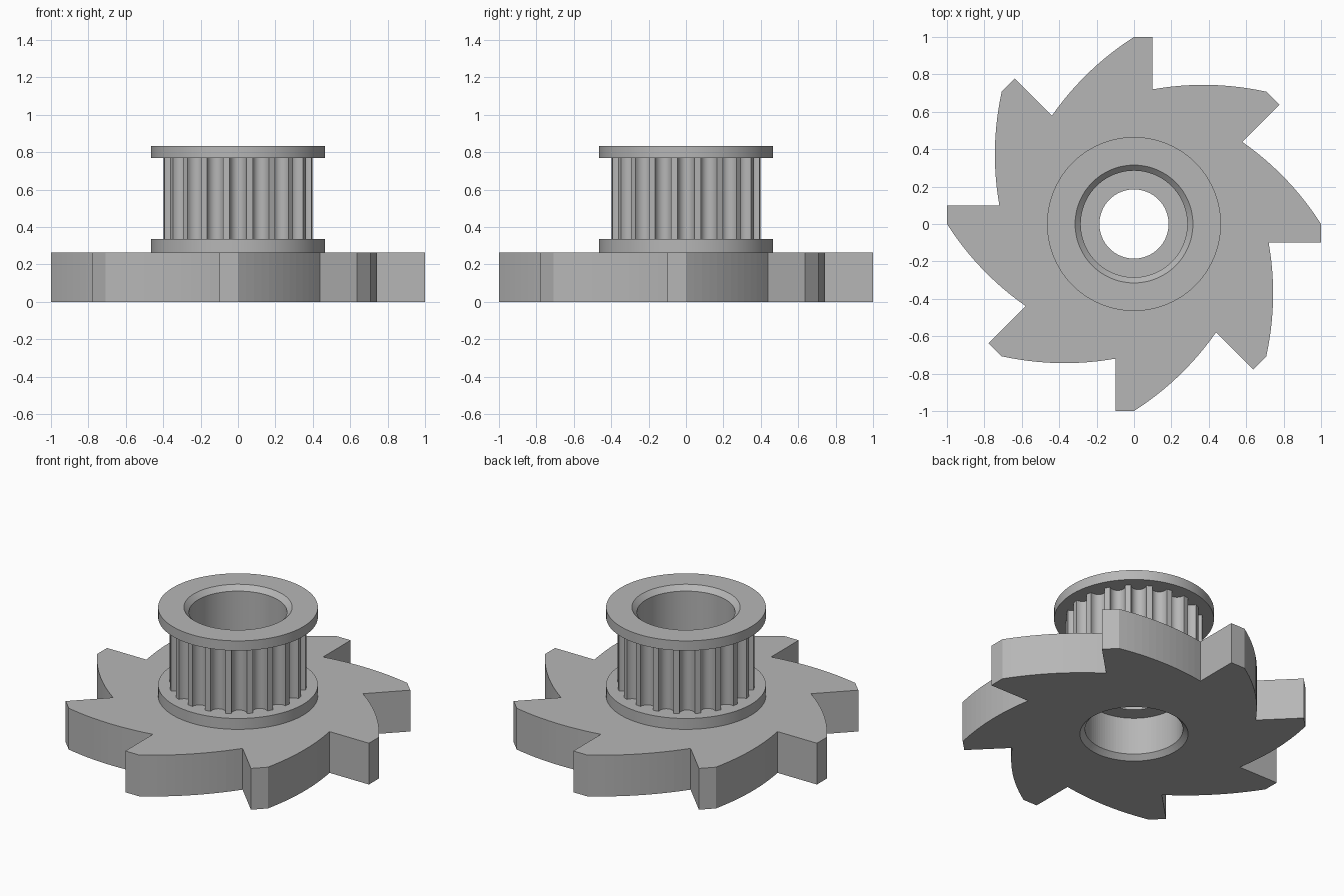
import bpy, bmesh, math
from math import sin, cos, pi, radians
from mathutils import Vector, Matrix

if "Cube" in bpy.data.objects:
    bpy.data.objects.remove(bpy.data.objects["Cube"])

grey = bpy.data.materials.new("plain grey")
grey.use_nodes = True
COLOUR = (0.47, 0.47, 0.47, 1)
grey.diffuse_color = COLOUR
grey.node_tree.nodes["Principled BSDF"].inputs["Base Color"].default_value = COLOUR


def finish(name, bm):
    bmesh.ops.recalc_face_normals(bm, faces=bm.faces)
    mesh = bpy.data.meshes.new(name)
    bm.to_mesh(mesh)
    bm.free()
    mesh.materials.append(grey)
    obj = bpy.data.objects.new(name, mesh)
    bpy.context.collection.objects.link(obj)
    return obj


def select_only(obj):
    bpy.ops.object.select_all(action='DESELECT')
    obj.select_set(True)
    bpy.context.view_layer.objects.active = obj


def prism(name, outline, z0, z1):
    """Extrude a flat outline from z0 up to z1."""
    bm = bmesh.new()
    face = bm.faces.new([bm.verts.new((p[0], p[1], z0)) for p in outline])
    ext = bmesh.ops.extrude_face_region(bm, geom=[face])
    top = [v for v in ext["geom"] if isinstance(v, bmesh.types.BMVert)]
    bmesh.ops.translate(bm, verts=top, vec=(0, 0, z1 - z0))
    return finish(name, bm)


def lathe(name, profile, steps=96):
    """Spin a closed-on-axis radius/height profile about z."""
    bm = bmesh.new()
    verts = [bm.verts.new((r, 0, z)) for r, z in profile]
    edges = [bm.edges.new(pair) for pair in zip(verts, verts[1:])]
    bmesh.ops.spin(bm, geom=verts + edges, axis=(0, 0, 1), cent=(0, 0, 0),
                   angle=2 * pi, steps=steps)
    bmesh.ops.remove_doubles(bm, verts=bm.verts, dist=1e-5)
    return finish(name, bm)


def circle(radius, steps=96):
    return [(radius * cos(2 * pi * i / steps), radius * sin(2 * pi * i / steps))
            for i in range(steps)]


# Heights of the stacked parts
DISC_TOP, DRUM_BASE, DRUM_TOP, TOP = 0.265, 0.335, 0.77, 0.833

# Ratchet outline: blunt tip, radial drop, then a bulging back to the next tip
TEETH, STEPS, BULGE = 8, 12, 0.03
tip, corner, root = Vector((0, 1)), Vector((0.1, 1)), Vector((0.1, 0.72))
next_tip = Matrix.Rotation(-2 * pi / TEETH, 2) @ tip
chord = next_tip - root
outward = Vector((-chord.y, chord.x)).normalized()
tooth = [tip, corner, root]
for i in range(1, STEPS):
    t = i / STEPS
    tooth.append(root + chord * t + outward * BULGE * 4 * t * (1 - t))
ratchet = [Matrix.Rotation(-2 * pi * k / TEETH, 2) @ p
           for k in range(TEETH) for p in tooth]

# Drum outline with rounded grooves
GROOVES, HALF_WIDTH, DEPTH, DRUM_R = 20, 0.045, 0.05, 0.4
rim = math.sqrt(DRUM_R ** 2 - HALF_WIDTH ** 2)
groove = [Vector((rim - DEPTH * sin(pi * i / 10), -HALF_WIDTH * cos(pi * i / 10)))
          for i in range(11)]
drum_outline = [Matrix.Rotation(2 * pi * k / GROOVES, 2) @ p
                for k in range(GROOVES) for p in groove]

parts = [
    prism("ratchet_disc", ratchet, 0, DISC_TOP),
    prism("lower_flange", circle(0.465), DISC_TOP, DRUM_BASE),
    prism("grooved_drum", drum_outline, DRUM_BASE, DRUM_TOP),
    prism("upper_flange", circle(0.465), DRUM_TOP, TOP),
]

# Stepped bore with chamfered mouths and a narrower inner collar
bore = lathe("bore_cutter", [
    (0, -0.02), (0.335, -0.02), (0.285, 0.03), (0.285, 0.27), (0.185, 0.27),
    (0.185, 0.37), (0.285, 0.37), (0.285, TOP - 0.03), (0.335, TOP + 0.02),
    (0, TOP + 0.02)])
bore.hide_render = True

for part in parts:
    cut = part.modifiers.new("bore", 'BOOLEAN')
    cut.operation, cut.solver, cut.object = 'DIFFERENCE', 'EXACT', bore
    select_only(part)
    bpy.ops.object.modifier_apply(modifier=cut.name)
    if part.name != "ratchet_disc":
        bpy.ops.object.shade_smooth_by_angle(angle=radians(30))

bpy.data.objects.remove(bore)
